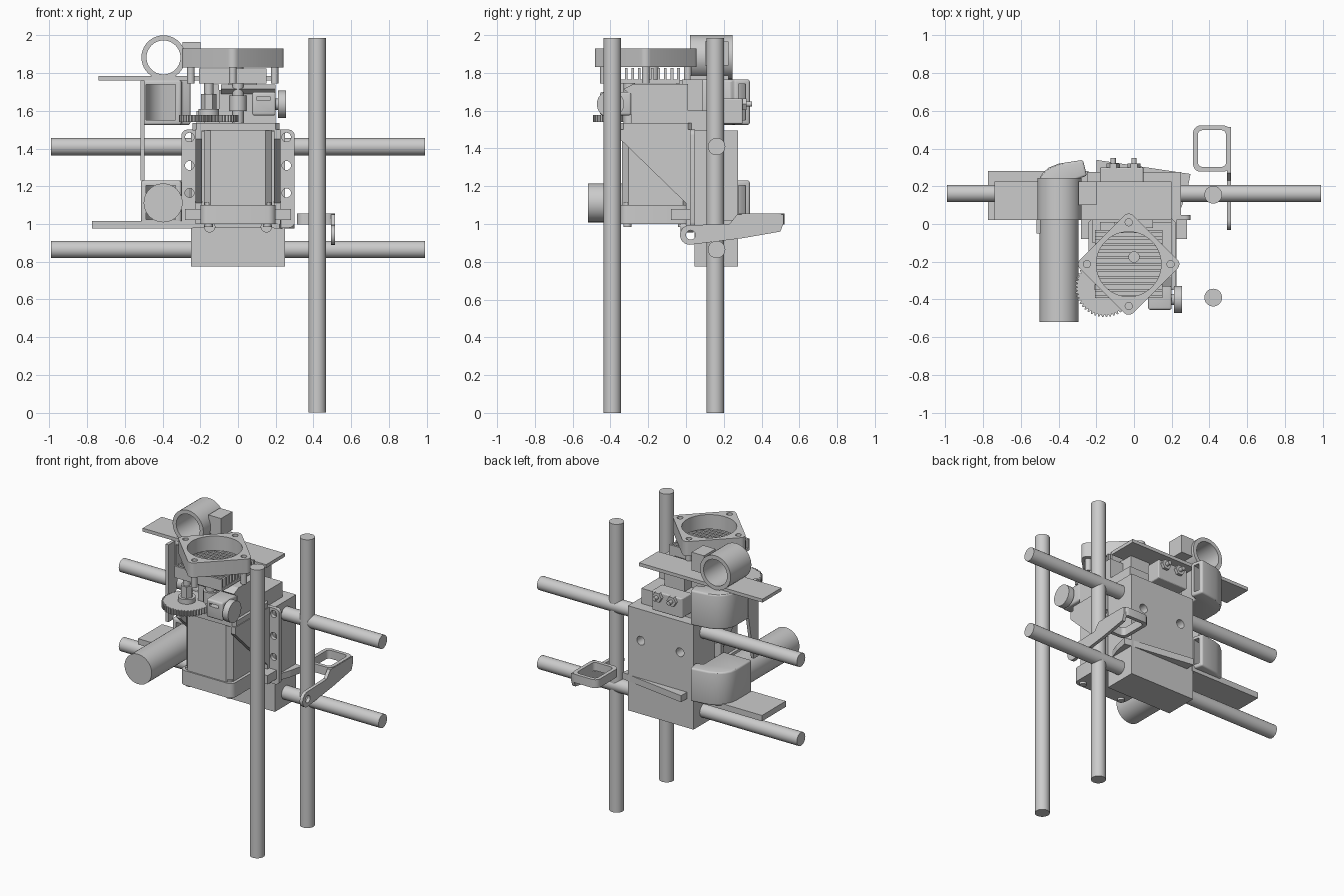
import bpy, bmesh
from math import sin, cos, pi, radians
from mathutils import Vector

if "Cube" in bpy.data.objects:
    bpy.data.objects.remove(bpy.data.objects["Cube"])


def prism(name, pts, axis, a, b, bevel=0, smooth=False):
    """Extrude a 2D outline along an axis; outline is (y,z), (x,z) or (x,y)."""
    def place(p, t):
        return {'x': (t, p[0], p[1]), 'y': (p[0], t, p[1]), 'z': (p[0], p[1], t)}[axis]
    bm = bmesh.new()
    face = bm.faces.new([bm.verts.new(place(p, a)) for p in pts])
    ext = bmesh.ops.extrude_face_region(bm, geom=[face])
    top = [v for v in ext['geom'] if isinstance(v, bmesh.types.BMVert)]
    shift = Vector(place((0, 0), b - a))
    bmesh.ops.translate(bm, verts=top, vec=shift)
    bmesh.ops.recalc_face_normals(bm, faces=bm.faces[:])
    if bevel:
        sharp = [e for e in bm.edges if e.calc_face_angle(0) > 0.7]
        bmesh.ops.bevel(bm, geom=sharp, offset=bevel, segments=3, profile=0.5, affect='EDGES')
    me = bpy.data.meshes.new(name)
    bm.to_mesh(me)
    bm.free()
    ob = bpy.data.objects.new(name, me)
    bpy.context.collection.objects.link(ob)
    if smooth:
        shade(ob)
    return ob


def activate(ob):
    bpy.ops.object.select_all(action='DESELECT')
    ob.select_set(True)
    bpy.context.view_layer.objects.active = ob


def shade(ob):
    activate(ob)
    bpy.ops.object.shade_smooth_by_angle(angle=radians(30))


def box(name, x0, x1, y0, y1, z0, z1, bevel=0):
    return prism(name, [(x0, y0), (x1, y0), (x1, y1), (x0, y1)], 'z', z0, z1, bevel)


def circle(u, v, r, n=32):
    return [(u + r * cos(2 * pi * i / n), v + r * sin(2 * pi * i / n)) for i in range(n)]


def cyl(name, u, v, r, axis, a, b, n=32):
    return prism(name, circle(u, v, r, n), axis, a, b, smooth=n > 8)


def rrect(cu, cv, w, h, r, turn=0, n=5):
    pts = []
    for k, (sx, sy) in enumerate([(1, 1), (-1, 1), (-1, -1), (1, -1)]):
        for i in range(n + 1):
            t = pi / 2 * (k + i / n)
            p = (sx * (w / 2 - r) + r * cos(t), sy * (h / 2 - r) + r * sin(t))
            pts.append((cu + p[0] * cos(turn) - p[1] * sin(turn),
                        cv + p[0] * sin(turn) + p[1] * cos(turn)))
    return pts


def cut(ob, *cutters):
    for c in cutters:
        m = ob.modifiers.new('cut', 'BOOLEAN')
        m.operation, m.solver, m.object = 'DIFFERENCE', 'EXACT', c
        activate(ob)
        bpy.ops.object.modifier_apply(modifier=m.name)
        bpy.data.objects.remove(c)
    shade(ob)
    return ob


# Guide rods
for label, z in (('upper', 1.41), ('lower', 0.865)):
    cyl(label + '_horizontal_rod', 0.162, z, 0.046, 'x', -0.99, 0.99)
for label, y in (('back', 0.155), ('front', -0.39)):
    cyl(label + '_vertical_rod', 0.42, y, 0.047, 'z', 0, 1.985)

# Carriage block with two sockets in its back
carriage = box('carriage_block', -0.25, 0.25, 0.045, 0.275, 0.775, 1.495)
cut(carriage, *[cyl('socket', x, 1.28, 0.03, 'y', 0.15, 0.4, 24) for x in (-0.147, 0.152)])

# Mounting plate with holes and side windows
plate = prism('mounting_plate', rrect(0, 1.24, 0.6, 0.52, 0.03), 'y', 0.02, 0.047)
for s in (-1, 1):
    holes = [cyl('hole', s * 0.257, z, 0.024, 'y', -0.1, 0.1, 20) for z in (1.46, 1.31, 1.165)]
    cut(plate, *holes)

# Motor with chamfered corners, end caps and screws
def chamfered(x0, x1, y0, y1, c):
    return [(x0 + c, y0), (x1 - c, y0), (x1, y0 + c), (x1, y1 - c),
            (x1 - c, y1), (x0 + c, y1), (x0, y1 - c), (x0, y0 + c)]
prism('motor_body', chamfered(-0.18, 0.18, -0.34, 0.02, 0.035), 'z', 1.09, 1.5)
prism('motor_base', rrect(0, -0.165, 0.4, 0.37, 0.04), 'z', 1.0, 1.1, smooth=True)
prism('motor_mount_top', chamfered(-0.24, 0.22, -0.35, 0.03, 0.02), 'z', 1.495, 1.535)
for x in (-0.155, 0.155):
    for y in (-0.31, -0.02):
        cyl('motor_screw', x, y, 0.022, 'z', 0.985, 1.115, 16)
for s in (-1, 1):
    # Triangular side braces of the motor mount
    prism('side_brace', [(-0.35, 1.5), (-0.35, 1.45), (0.0, 1.11), (0.0, 1.0), (0.03, 1.0), (0.03, 1.5)],
          'x', s * 0.19, s * 0.225)
    cyl('base_lug', s * 0.15, 0.985, 0.03, 'y', -0.03, 0.04, 20)
    box('mount_foot', s * 0.2, s * 0.28, -0.08, 0.02, 1.02, 1.08)

# Drive housing on top of the motor
box('drive_housing', -0.1, 0.2, -0.29, 0.01, 1.53, 1.71)
box('drive_housing_rear', -0.22, 0.2, -0.1, 0.2, 1.49, 1.6)
prism('drive_housing_cap', [(-0.33, 1.715), (-0.28, 1.74), (0.01, 1.74), (0.01, 1.69), (-0.3, 1.69)],
      'x', -0.09, 0.2)
box('housing_rib', -0.18, -0.1, -0.12, 0.01, 1.53, 1.74)

# Toothed drive gear and shafts
gear = []
teeth = 48
for i in range(teeth):
    for f, r in ((0, 0.145), (0.3, 0.158), (0.6, 0.158), (0.9, 0.145)):
        t = 2 * pi * (i + f) / teeth
        gear.append((-0.155 + r * cos(t), -0.335 + r * sin(t)))
prism('drive_gear', gear, 'z', 1.54, 1.578)
cyl('gear_hub', -0.155, -0.335, 0.055, 'z', 1.57, 1.61)
cyl('gear_hub_nut', -0.155, -0.335, 0.04, 'z', 1.6, 1.69, 6)
cyl('gear_shaft', -0.155, -0.335, 0.024, 'z', 1.6, 1.76, 20)
cyl('motor_shaft', 0.0, -0.3, 0.03, 'z', 1.53, 1.76, 20)
cyl('pinion', 0.0, -0.3, 0.045, 'z', 1.6, 1.68, 20)

# Pressure clamp with its knob
cut(box('pressure_clamp', 0.075, 0.2, -0.455, -0.29, 1.575, 1.7, 0.012),
    box('slot', 0.1, 0.17, -0.5, -0.4, 1.655, 1.675))
cyl('clamp_bolt', -0.4, 1.635, 0.03, 'x', 0.19, 0.22, 20)
cyl('clamp_knob', -0.4, 1.635, 0.072, 'x', 0.212, 0.255)

# Heat sink fins under the fan
FX, FY = -0.028, -0.213
box('heat_sink_base', FX - 0.18, FX + 0.18, FY - 0.18, FY + 0.18, 1.745, 1.765)
for i in range(11):
    y = FY - 0.18 + i * 0.0345
    box('heat_sink_fin', FX - 0.18, FX + 0.18, y, y + 0.015, 1.76, 1.825)

# Square fan frame, turned on its corner, with screws
fan = prism('fan_frame', rrect(FX, FY, 0.4, 0.4, 0.035, pi / 4), 'z', 1.83, 1.93)
cut(fan, cyl('bore', FX, FY, 0.172, 'z', 1.7, 2.05, 48))
corners = [(FX + 0.222 * cos(k * pi / 2), FY + 0.222 * sin(k * pi / 2)) for k in range(4)]
cut(fan, *[cyl('screw_hole', x, y, 0.019, 'z', 1.7, 2.05, 16) for x, y in corners])
for x, y in corners:
    cyl('fan_spacer', x, y, 0.02, 'z', 1.745, 1.84, 16)
cyl('fan_hub_pin', 0.0, -0.175, 0.03, 'z', 1.76, 1.835, 24)

# Upper shelf with a cable ring and a stop block
box('upper_shelf', -0.74, 0.2, 0.02, 0.225, 1.762, 1.785)
box('shelf_support', -0.05, 0.1, -0.02, 0.09, 1.6, 1.765)
cut(cyl('shelf_ring', -0.395, 1.883, 0.117, 'y', 0.02, 0.245, 40),
    cyl('bore', -0.395, 1.883, 0.09, 'y', -0.1, 0.4, 40))
box('ring_stop_block', -0.295, -0.2, 0.1, 0.225, 1.84, 1.965)

# Lower shelf and angled rear bar
box('lower_shelf', -0.775, -0.24, 0.02, 0.28, 0.975, 1.015)
prism('rear_bar', [(-0.2, 0.34), (0.3, 0.265), (0.28, 0.17), (0.22, 0.0), (0.19, 0.02), (0.2, 0.2), (-0.2, 0.2)],
      'z', 0.975, 1.02)

# Two curved ducts that turn toward the carriage
outer = [(-0.3, 0.02), (-0.515, 0.02), (-0.515, 0.19), (-0.508, 0.23), (-0.485, 0.27), (-0.45, 0.3),
         (-0.4, 0.32), (-0.27, 0.34), (-0.25, 0.255), (-0.3, 0.24)]
inner = [(-0.33, 0.0), (-0.487, 0.0), (-0.487, 0.19), (-0.475, 0.23), (-0.44, 0.275), (-0.4, 0.295),
         (-0.22, 0.322), (-0.22, 0.285), (-0.33, 0.262)]
for label, z0, z1 in (('upper', 1.525, 1.765), ('lower', 1.0, 1.23)):
    duct = prism(label + '_duct', outer, 'z', z0, z1, 0.012)
    cut(duct, prism('hollow', inner, 'z', z0 + 0.025, z1 - 0.025))
prism('duct_link_arm', [(-0.05, 1.23), (0.0, 1.23), (0.06, 1.55), (0.06, 1.762), (-0.05, 1.762)],
      'x', -0.517, -0.495)

# Long cylinder plugged into the lower duct
cyl('blower_cylinder', -0.397, 1.112, 0.103, 'y', -0.52, 0.03, 40)

# Rear connector with two pegs
box('rear_connector', -0.18, 0.05, 0.19, 0.3, 1.53, 1.665, 0.008)
for x in (-0.11, 0.0):
    cyl('connector_peg', x, 1.635, 0.035, 'y', 0.29, 0.32, 6)
    cyl('peg_tip', x, 1.635, 0.014, 'y', 0.31, 0.35, 16)

# Looped side arm
loop = prism('arm_loop', rrect(0.413, 0.4, 0.2, 0.245, 0.04), 'z', 0.997, 1.055)
cut(loop, prism('opening', rrect(0.413, 0.4, 0.15, 0.195, 0.025), 'z', 0.9, 1.2))
hub = [(0.02 + 0.052 * cos(t), 0.942 + 0.052 * sin(t)) for t in [pi * (0.5 + i / 12) for i in range(13)]]
arm = prism('side_arm', hub + [(0.3, 0.925), (0.5, 0.96), (0.515, 1.0), (0.515, 1.05), (0.27, 1.05), (0.23, 1.0)],
            'x', 0.492, 0.515)
cut(arm, cyl('hole', 0.025, 0.942, 0.025, 'x', 0.4, 0.6, 20))
